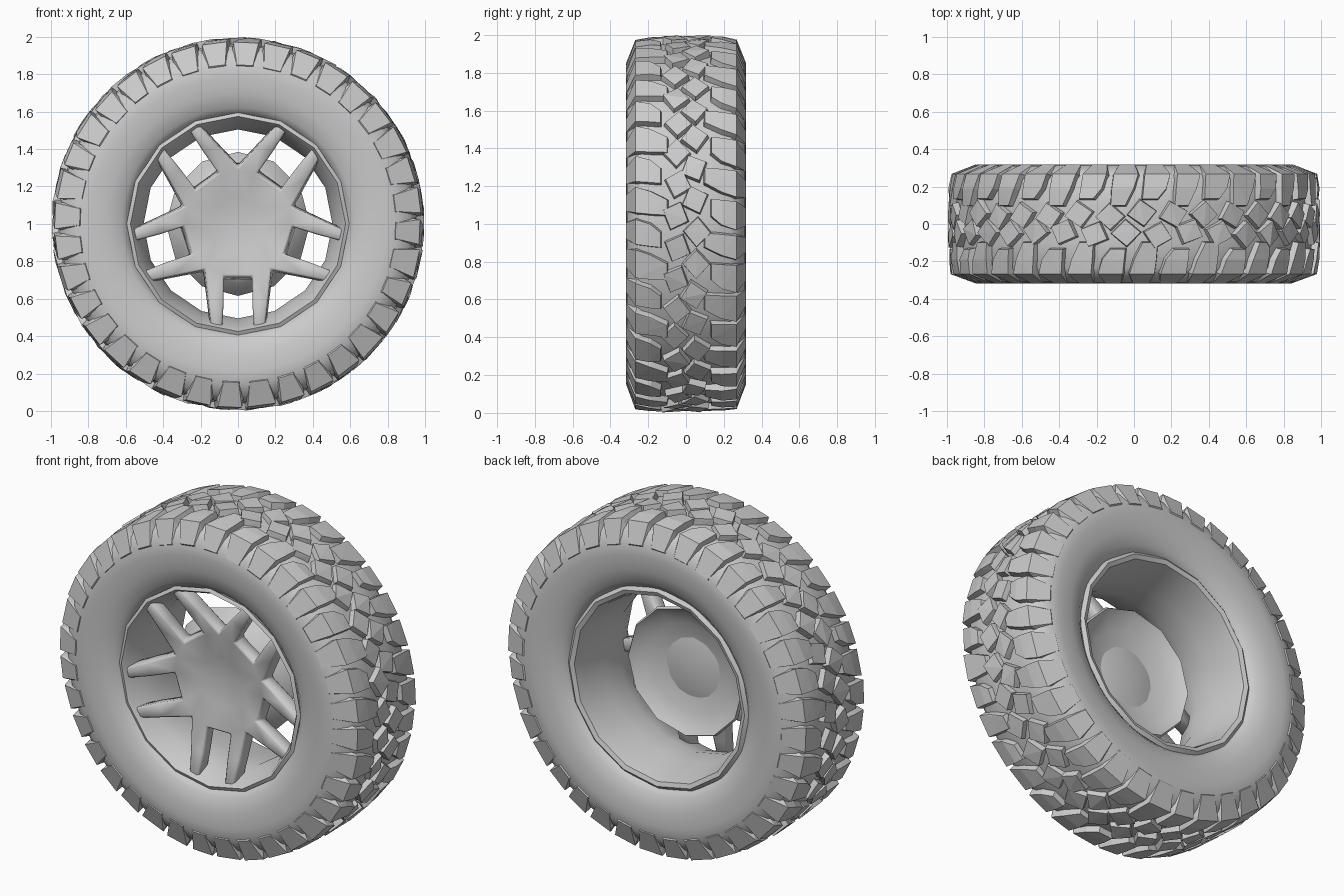
import bpy, bmesh, math, random
from mathutils import Vector

if "Cube" in bpy.data.objects:
    bpy.data.objects.remove(bpy.data.objects["Cube"])

random.seed(4)


def pol(r, a, y):
    """Point on the wheel: axle runs along y at z = 1."""
    return Vector((r * math.cos(a), y, 1 + r * math.sin(a)))


def make(name, bm, angle=None):
    me = bpy.data.meshes.new(name)
    bm.to_mesh(me)
    bm.free()
    ob = bpy.data.objects.new(name, me)
    bpy.context.collection.objects.link(ob)
    if angle:
        bpy.ops.object.select_all(action='DESELECT')
        ob.select_set(True)
        bpy.context.view_layer.objects.active = ob
        bpy.ops.object.shade_smooth_by_angle(angle=math.radians(angle))
    return ob


def revolve(name, prof, n, angle, closed=True):
    """Spin an (r, y) profile round the axle."""
    bm = bmesh.new()
    rings = [[bm.verts.new(pol(r, math.tau * i / n + math.pi / 2, y)) for r, y in prof]
             for i in range(n)]
    m = len(prof)
    for i in range(n):
        a, b = rings[i], rings[(i + 1) % n]
        for j in range(m if closed else m - 1):
            k = (j + 1) % m
            bm.faces.new((a[j], a[k], b[k], b[j]))
    bmesh.ops.remove_doubles(bm, verts=bm.verts, dist=1e-5)
    bmesh.ops.recalc_face_normals(bm, faces=bm.faces)
    return make(name, bm, angle)


def hull(bm, pts):
    vs = [bm.verts.new(p) for p in pts]
    res = bmesh.ops.convex_hull(bm, input=vs)
    junk = {g for g in res["geom_interior"] + res["geom_unused"]
            if isinstance(g, bmesh.types.BMVert)}
    bmesh.ops.delete(bm, geom=list(junk), context='VERTS')


# Tyre carcass: symmetric section with rounded sidewalls
half = [(.575, .245), (.62, .283), (.70, .308), (.79, .315), (.86, .311),
        (.92, .276), (.952, .235), (.96, .10)]
revolve("tyre_body", half + [(r, -y) for r, y in reversed(half)], 72, 50)

# Shoulder lugs: wedge blocks that wrap from tread to sidewall
N = 36
step = math.tau / N
bm = bmesh.new()
for side in (-1, 1):
    for i in range(N):
        a = (i + .25 * side) * step
        y0 = .10 if i % 2 else .135
        w = random.uniform(.9, 1.1)
        skew = side * .25 * step
        pts = []
        # stations: y, top radius, base radius, half angle, skew
        for y, r, rb, h, s in ((y0, .992, .94, .24, 1), (.19, .990, .94, .36, .4),
                               (.268, .978, .92, .41, 0), (.317, .85, .84, .30, 0)):
            top = r + random.uniform(-.006, .004)
            for t in (-1, 1):
                ang = a + t * h * w * step + s * skew
                pts.append(pol(top, ang, side * y))
                pts.append(pol(rb, a + t * (h + .04) * step + s * skew, side * (y - .01)))
        hull(bm, pts)
make("shoulder_lugs", bm)

# Centre blocks: staggered, tilted lozenges
bm = bmesh.new()
for side in (-1, 1):
    for i in range(N):
        a = (i + .25 * side + .5) * step
        yc = side * .05 + random.uniform(-.012, .012)
        tilt = side * .6 + random.uniform(-.25, .25)
        pts = []
        for k in range(4):
            th = tilt + math.pi / 4 + k * math.pi / 2
            u, v = .078 * math.cos(th), .07 * math.sin(th)
            pts.append(pol(.997 + random.uniform(-.012, .002), a + u, yc + v))
            pts.append(pol(.94, a + u * 1.15, yc + v * 1.15))
        hull(bm, pts)
make("centre_tread_blocks", bm)

# Rim barrel with flared front lip and back lip
revolve("rim_barrel", [(.595, -.262), (.575, -.272), (.56, -.25), (.525, -.16), (.505, -.08),
                       (.515, .05), (.535, .20), (.55, .262), (.575, .272), (.595, .255),
                       (.56, .20), (.55, 0), (.56, -.20)], 16, 35)


# Wheel face: five paired spokes, square windows inside pairs, V windows between
def dish(r):
    pts = [(0, -.135), (.15, -.15), (.30, -.185), (.60, -.262)]
    for (r0, y0), (r1, y1) in zip(pts, pts[1:]):
        if r <= r1:
            return y0 + (y1 - y0) * (r - r0) / (r1 - r0)
    return pts[-1][1]


bm = bmesh.new()
A, B, C = (.28, .075), (.572, .085), (.562, .142)
D = (.30 * math.cos(math.pi / 5), .30 * math.sin(math.pi / 5))
E, F = (.14, .037), (D[0] / 2, D[1] / 2)
mid_in, mid_out = (.42, .076), (.40, .16)
for k in range(5):
    c = -math.pi / 2 + k * math.tau / 5

    def face(pts):
        vs = []
        for u, v in pts:
            r = math.hypot(u, v)
            vs.append(bm.verts.new(pol(r, c + math.atan2(v, u), dish(r))))
        f = bm.faces.new(vs)
        f.normal_update()
        if f.normal.y > 0:
            f.normal_flip()

    for s in (1, -1):
        for poly in ((A, mid_in, mid_out, D), (mid_in, B, C, mid_out),
                     (E, A, D, F), ((0, 0), E, F)):
            face([(u, v * s) for u, v in poly])
    for poly in ((E, A, (A[0], -A[1]), (E[0], -E[1])), ((0, 0), E, (E[0], -E[1]))):
        face(poly)
bmesh.ops.remove_doubles(bm, verts=bm.verts, dist=1e-4)
spokes = make("spoke_face", bm)
mod = spokes.modifiers.new("thickness", 'SOLIDIFY')
mod.thickness = .085
mod.offset = -1
bev = spokes.modifiers.new("edge_bevel", 'BEVEL')
bev.width = .01
bev.segments = 1
bev.limit_method = 'ANGLE'
bev.angle_limit = math.radians(50)
spokes.select_set(True)
bpy.context.view_layer.objects.active = spokes
bpy.ops.object.shade_smooth_by_angle(angle=math.radians(40))

# Hub bowl behind the spokes, hollow toward the back
revolve("hub_bowl", [(0, -.10), (.27, -.13), (.32, -.10), (.385, -.01), (.375, .005),
                     (.345, -.02), (.27, -.05), (.15, -.075), (0, -.085)], 12, 45, closed=False)
